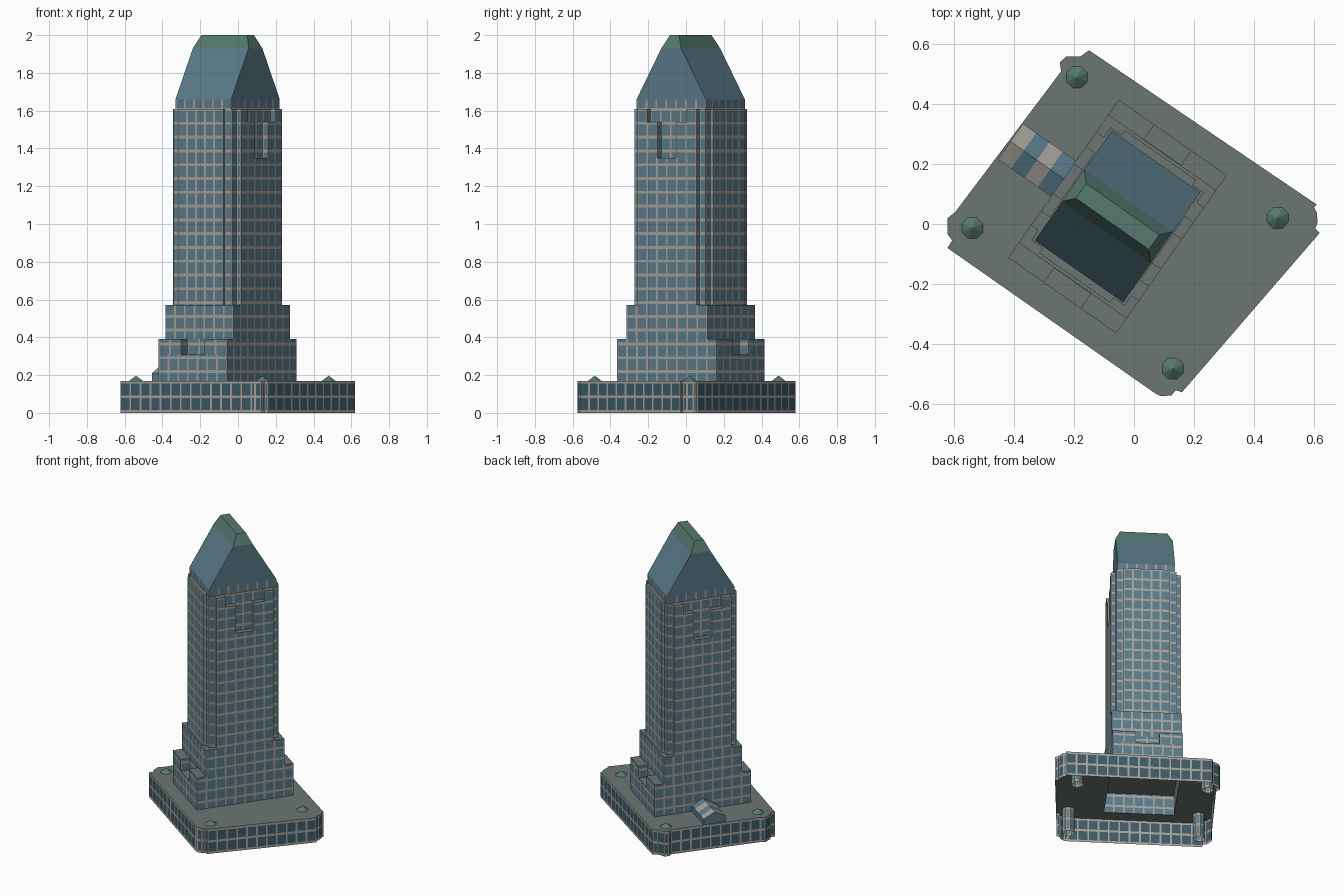
import bpy, bmesh, math
from mathutils import Vector

if "Cube" in bpy.data.objects:
    bpy.data.objects.remove(bpy.data.objects["Cube"])

TOWER_POS = (-0.055, 0.025, 0)
TOWER_ROT = math.radians(-35)


def material(name, rgb):
    m = bpy.data.materials.new(name)
    m.diffuse_color = (*rgb, 1)
    m.use_nodes = True
    m.node_tree.nodes["Principled BSDF"].inputs["Base Color"].default_value = m.diffuse_color
    return m


GLASS = material("blue_glass", (0.10, 0.195, 0.245))
DARK = material("dark_glass", (0.045, 0.10, 0.13))
FRAME = material("window_frame", (0.37, 0.35, 0.32))
STONE = material("stone_deck", (0.15, 0.18, 0.17))
COPPER = material("green_copper", (0.09, 0.19, 0.16))


def finish(bm, name, mats, on_tower=True):
    me = bpy.data.meshes.new(name)
    bm.to_mesh(me)
    bm.free()
    for m in mats:
        me.materials.append(m)
    ob = bpy.data.objects.new(name, me)
    bpy.context.collection.objects.link(ob)
    if on_tower:
        ob.location = TOWER_POS
        ob.rotation_euler.z = TOWER_ROT
    return ob


def bands(a, b, centres, width):
    """Split a..b into alternating (start, end, is_bar) pieces."""
    out, pos = [], a
    for c in centres:
        s, e = max(c - width / 2, a), min(c + width / 2, b)
        if e - s < 1e-4:
            continue
        if s - pos > 1e-4:
            out.append((pos, s, False))
        out.append((s, e, True))
        pos = e
    if b - pos > 1e-4:
        out.append((pos, b, False))
    return out


def wall(bm, p, q, z0, z1, z_pitch, z_off, pitch=0.064):
    """Curtain wall sheet: slot 0 glass, slot 1 frame bars."""
    p, q = Vector(p), Vector(q)
    length = (q - p).length
    n = max(1, round(length / pitch))
    cols = bands(0, length, [length * i / n for i in range(n + 1)], 0.011)
    rows = bands(z0, z1, [z_off + z_pitch * k for k in range(40)], 0.015)
    d = (q - p) / length
    for s, e, vbar in cols:
        a, b = p + d * s, p + d * e
        for lo, hi, hbar in rows:
            f = bm.faces.new([bm.verts.new(c) for c in (
                (*a, lo), (*b, lo), (*b, hi), (*a, hi))])
            f.material_index = int(vbar or hbar)


def walls(bm, outline, z0, z1, z_pitch=0.073, z_off=0.0):
    for p, q in zip(outline, outline[1:] + outline[:1]):
        wall(bm, p, q, z0, z1, z_pitch, z_off)


def four_way(quarter):
    """Mirror a first-quadrant outline (u axis to v axis) into all four."""
    q, r = quarter, quarter[::-1]
    return (q + [(-u, v) for u, v in r] + [(-u, -v) for u, v in q]
            + [(u, -v) for u, v in r])


def block(name, quarter, z0, z1):
    outline = four_way(quarter)
    bm = bmesh.new()
    walls(bm, outline, z0, z1)
    cap = bm.faces.new([bm.verts.new((u, v, z1)) for u, v in outline])
    cap.material_index = 2
    bmesh.ops.remove_doubles(bm, verts=bm.verts, dist=1e-5)
    finish(bm, name, [GLASS, FRAME, STONE])


# Tower: setback tiers, then the shaft with stepped corners and top notches
shaft = [(0.22, 0.19), (0.19, 0.19), (0.19, 0.23), (0.145, 0.23), (0.145, 0.25)]
block("lower_tier", [(0.22, 0.322)], 0.17, 0.31)
block("lower_tier_notched", [(0.22, 0.322), (0.075, 0.322), (0.075, 0.262)], 0.31, 0.39)
block("upper_tier", [(0.22, 0.261)], 0.39, 0.57)
block("shaft", shaft, 0.57, 1.35)
block("shaft_narrow_notch", [(0.185, 0.06), (0.22, 0.06)] + shaft, 1.35, 1.54)
block("shaft_wide_notch", [(0.185, 0.13), (0.22, 0.13)] + shaft, 1.54, 1.61)
block("roof_base", [(0.18, 0.224)], 1.61, 1.66)

# Roof: glass slopes with vertical gable ends, copper crest on top
bm = bmesh.new()
rings = [[bm.verts.new((u, v, z)) for u, v in four_way([(hu, hv)])]
         for hu, hv, z in ((0.18, 0.224, 1.66), (0.18, 0.064, 1.93), (0.149, 0.03, 2.0))]
for k in range(2):
    for i in range(4):
        j = (i + 1) % 4
        f = bm.faces.new((rings[k][i], rings[k][j], rings[k + 1][j], rings[k + 1][i]))
        f.material_index = k
bm.faces.new(rings[2]).material_index = 1
finish(bm, "roof", [GLASS, COPPER])

# Entrance skylight: banded gable running from the tower to the podium edge
bm = bmesh.new()
profile = [(-0.073, 0.17), (-0.073, 0.21), (0, 0.25), (0.073, 0.21), (0.073, 0.17)]
steps = [-0.437 + 0.217 * i / 4 for i in range(5)]
loops = [[bm.verts.new((u, v, z)) for v, z in profile] for u in steps]
for k in range(4):
    for i in range(4):
        f = bm.faces.new((loops[k][i], loops[k + 1][i], loops[k + 1][i + 1], loops[k][i + 1]))
        f.material_index = (k + 1) % 2 if i in (1, 2) else 0
bm.faces.new(loops[0])
bmesh.ops.recalc_face_normals(bm, faces=bm.faces)
finish(bm, "entrance_skylight", [GLASS, FRAME])

# Podium: hollow wall with notched, rounded corners
outline = [(-0.623, -0.08), (0.07, -0.565), (0.09, -0.575), (0.125, -0.572),
           (0.14, -0.555), (0.16, -0.562), (0.62, -0.03), (0.605, -0.015),
           (0.613, 0.005), (0.61, 0.04), (0.6, 0.055), (0.61, 0.065),
           (-0.15, 0.58), (-0.178, 0.56), (-0.225, 0.56), (-0.248, 0.54),
           (-0.243, 0.51), (-0.597, 0.04), (-0.622, 0.02), (-0.622, -0.035),
           (-0.607, -0.055)]
bm = bmesh.new()
walls(bm, outline, 0, 0.17, 0.0775, 0.0075)
bmesh.ops.remove_doubles(bm, verts=bm.verts, dist=1e-5)
finish(bm, "podium_wall", [DARK, FRAME], False)

# Podium deck with an opening under the tower
bm = bmesh.new()
c, s = math.cos(TOWER_ROT), math.sin(TOWER_ROT)
hole = [(TOWER_POS[0] + u * c - v * s, TOWER_POS[1] + u * s + v * c)
        for u, v in four_way([(0.22, 0.322)])]
edges = []
for loop in (outline, hole):
    vs = [bm.verts.new((x, y, 0.17)) for x, y in loop]
    edges += [bm.edges.new((a, b)) for a, b in zip(vs, vs[1:] + vs[:1])]
bmesh.ops.triangle_fill(bm, edges=edges, use_beauty=True, use_dissolve=False)
for f in bm.faces:
    f.normal_update()
    if f.normal.z < 0:
        f.normal_flip()
finish(bm, "podium_deck", [STONE], False)

# Corner posts inside the podium, each with a small faceted cap
for i, (x, y) in enumerate([(-0.19, 0.49), (-0.54, -0.013), (0.13, -0.483), (0.48, 0.02)]):
    ring = [(x + 0.038 * math.cos(math.pi * (k / 4 + 0.125)),
             y + 0.038 * math.sin(math.pi * (k / 4 + 0.125))) for k in range(8)]
    bm = bmesh.new()
    walls(bm, ring, 0, 0.17, 0.0775, 0.0075)
    tip = bm.verts.new((x, y, 0.197))
    rim = [bm.verts.new((px, py, 0.17)) for px, py in ring]
    for a, b in zip(rim, rim[1:] + rim[:1]):
        bm.faces.new((a, b, tip)).material_index = 2
    bmesh.ops.remove_doubles(bm, verts=bm.verts, dist=1e-5)
    finish(bm, f"corner_post_{i + 1}", [GLASS, FRAME, COPPER], False)
